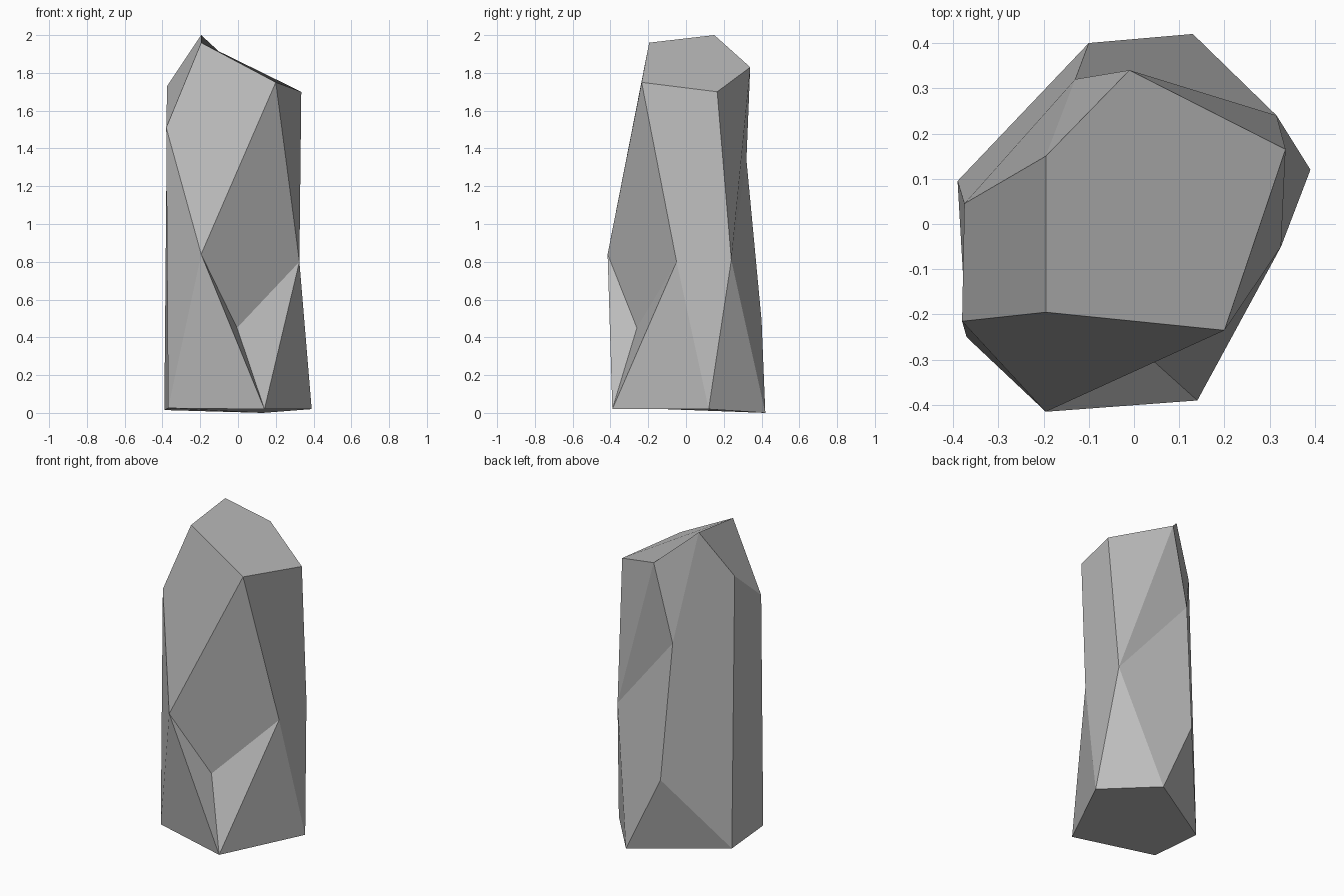
import bpy
import bmesh

# Remove the default cube only
default_cube = bpy.data.objects.get("Cube")
if default_cube:
    bpy.data.objects.remove(default_cube, do_unlink=True)


def flat_material(name, colour):
    material = bpy.data.materials.new(name)
    material.use_nodes = True
    material.diffuse_color = colour
    shader = next(n for n in material.node_tree.nodes if n.type == "BSDF_PRINCIPLED")
    shader.inputs["Base Color"].default_value = colour
    shader.inputs["Roughness"].default_value = 0.9
    return material


def faceted_solid(name, corners, facets, material):
    """Closed flat-shaded solid from named corners and facets spelled by corner name."""
    bm = bmesh.new()
    points = {key: bm.verts.new(place) for key, place in corners.items()}
    for facet in facets.split():
        bm.faces.new([points[key] for key in facet])
    bmesh.ops.recalc_face_normals(bm, faces=bm.faces[:])
    mesh = bpy.data.meshes.new(name)
    bm.to_mesh(mesh)
    bm.free()
    mesh.materials.append(material)
    solid = bpy.data.objects.new(name, mesh)
    bpy.context.collection.objects.link(solid)
    return solid


corners = {
    # Sloping crown
    "A": (-0.195, 0.15, 2.0),
    "B": (-0.195, -0.195, 1.96),
    "C": (0.2, -0.235, 1.75),
    "D": (0.335, 0.165, 1.7),
    "E": (-0.01, 0.34, 1.83),
    # Right shoulder
    "F": (-0.375, 0.045, 1.73),
    "G": (-0.38, -0.215, 1.51),
    # Chipped waist, front to back
    "H": (-0.195, -0.415, 0.84),
    "I": (0.325, -0.05, 0.8),
    "J": (-0.005, -0.26, 0.45),
    "M": (0.315, 0.24, 0.81),
    "N": (-0.13, 0.32, 1.34),
    "P": (-0.1, 0.4, 0.49),
    # Foot
    "K": (0.14, -0.39, 0.02),
    "L": (0.39, 0.12, 0.02),
    "O": (0.13, 0.42, 0.0),
    "Q": (-0.39, 0.095, 0.015),
    "R": (-0.37, -0.25, 0.025),
}

# Crown and shoulder, front, left side, back, right side, underside
facets = (
    "ABCDE AFGB "
    "BGHC CHJI JKI HKJ GRH HRK "
    "IKL CILMD DME MLO "
    "EMN ENA ANPQF MOPN OQP "
    "FQRG "
    "KRQOL"
)

stone = flat_material("grey stone", (0.5, 0.5, 0.5, 1.0))
faceted_solid("rock_pillar", corners, facets, stone)
